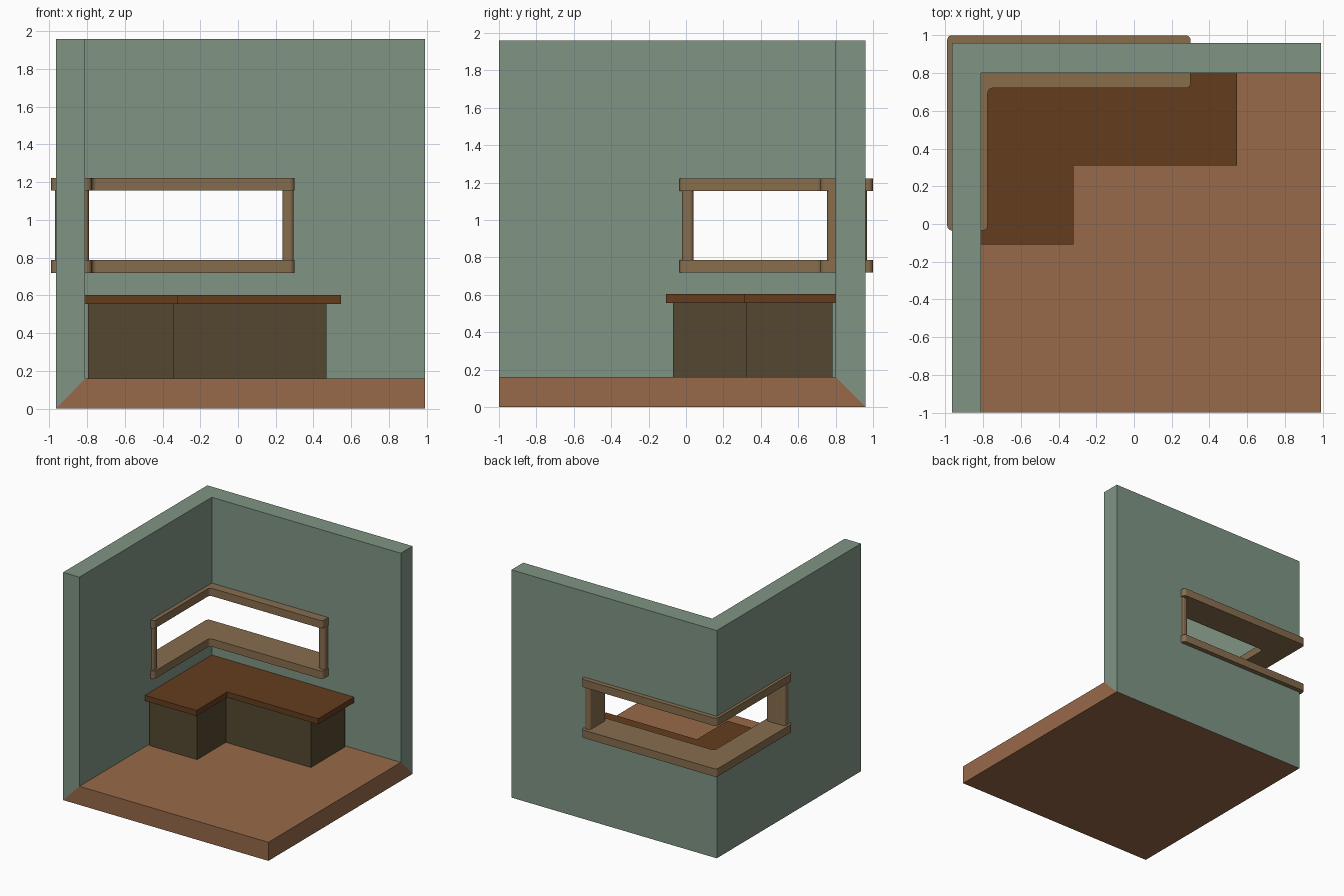
import bpy, bmesh, math

if "Cube" in bpy.data.objects:
    bpy.data.objects.remove(bpy.data.objects["Cube"])


def material(name, rgb):
    mat = bpy.data.materials.new(name)
    mat.diffuse_color = [(c / 255) ** 2.2 for c in rgb] + [1]
    mat.use_nodes = True
    mat.node_tree.nodes["Principled BSDF"].inputs["Base Color"].default_value = mat.diffuse_color
    return mat


def finish(bm, name, mat):
    bmesh.ops.recalc_face_normals(bm, faces=bm.faces)
    mesh = bpy.data.meshes.new(name)
    bm.to_mesh(mesh)
    bm.free()
    ob = bpy.data.objects.new(name, mesh)
    bpy.context.collection.objects.link(ob)
    if mat:
        mesh.materials.append(mat)
    return ob


def prism(name, pts, z0, z1, mat=None, radius=0, top=None):
    """Extruded outline, optionally tapered or with rounded upright edges."""
    bm = bmesh.new()
    lo = [bm.verts.new((x, y, z0)) for x, y in pts]
    hi = [bm.verts.new((x, y, z1)) for x, y in (top or pts)]
    n = len(pts)
    bm.faces.new(lo[::-1])
    bm.faces.new(hi)
    for i in range(n):
        j = (i + 1) % n
        bm.faces.new((lo[i], lo[j], hi[j], hi[i]))
    if radius:
        bmesh.ops.recalc_face_normals(bm, faces=bm.faces)
        edges = [bm.edges.get((a, b)) for a, b in zip(lo, hi)]
        bmesh.ops.bevel(bm, geom=edges, offset=radius, offset_type='OFFSET',
                        segments=5, profile=0.5, affect='EDGES')
    ob = finish(bm, name, mat)
    if radius:
        ob.data.shade_smooth()
        ob.data.set_sharp_from_angle(angle=math.radians(35))
    return ob


def rect(x0, x1, y0, y1):
    return [(x0, y0), (x1, y0), (x1, y1), (x0, y1)]


def ell(x0, xi, x1, y0, yi, y1):
    """L outline filling the back left corner, inner corner at (xi, yi)."""
    return [(x0, y0), (xi, y0), (xi, yi), (x1, yi), (x1, y1), (x0, y1)]


green = material("wall_paint", (127, 148, 132))
clay = material("floor_clay", (150, 105, 75))
wood = material("counter_wood", (100, 64, 36))
olive = material("cabinet_paint", (86, 73, 52))
tan = material("frame_wood", (134, 109, 79))

# Floor slab, mitred under the two walls
prism("floor", rect(-0.965, 0.99, -1, 0.96), 0, 0.16, clay,
      top=rect(-0.81, 0.99, -1, 0.80))

# Corner walls: cross-section swept around the corner
bm = bmesh.new()
rings = []
for (xi, yi), (xo, yo) in [((-0.81, -1), (-0.965, -1)),
                           ((-0.81, 0.80), (-0.965, 0.96)),
                           ((0.99, 0.80), (0.99, 0.96))]:
    section = [(xi, yi, 0.16), (xo, yo, 0), (xo, yo, 1.96), (xi, yi, 1.96)]
    rings.append([bm.verts.new(p) for p in section])
for a, b in zip(rings, rings[1:]):
    for i in range(4):
        j = (i + 1) % 4
        bm.faces.new((a[i], a[j], b[j], b[i]))
bm.faces.new(rings[0])
bm.faces.new(rings[-1])
walls = finish(bm, "corner_walls", green)

# Wrap-around window opening
cutter = prism("window_cutter", ell(-1.1, -0.7, 0.265, 0.01, 0.65, 1.1), 0.755, 1.19)
cutter.hide_render = True
cutter.hide_viewport = True
cut = walls.modifiers.new("window_opening", 'BOOLEAN')
cut.operation = 'DIFFERENCE'
cut.solver = 'EXACT'
cut.object = cutter

# Window frame: sill and head rails, with an end post on each side
for name, z in (("window_sill", 0.72), ("window_head", 1.155)):
    prism(name, ell(-0.99, -0.775, 0.30, -0.035, 0.72, 1.0), z, z + 0.067, tan, 0.027)
prism("window_post_back", rect(0.235, 0.295, 0.755, 0.968), 0.77, 1.17, tan, 0.02)
prism("window_post_left", rect(-0.97, -0.79, -0.02, 0.04), 0.77, 1.17, tan, 0.02)

# L-shaped counter
prism("cabinet", ell(-0.795, -0.34, 0.47, -0.07, 0.32, 0.783), 0.16, 0.555, olive)
prism("countertop", ell(-0.81, -0.32, 0.545, -0.108, 0.31, 0.80), 0.555, 0.603, wood)
